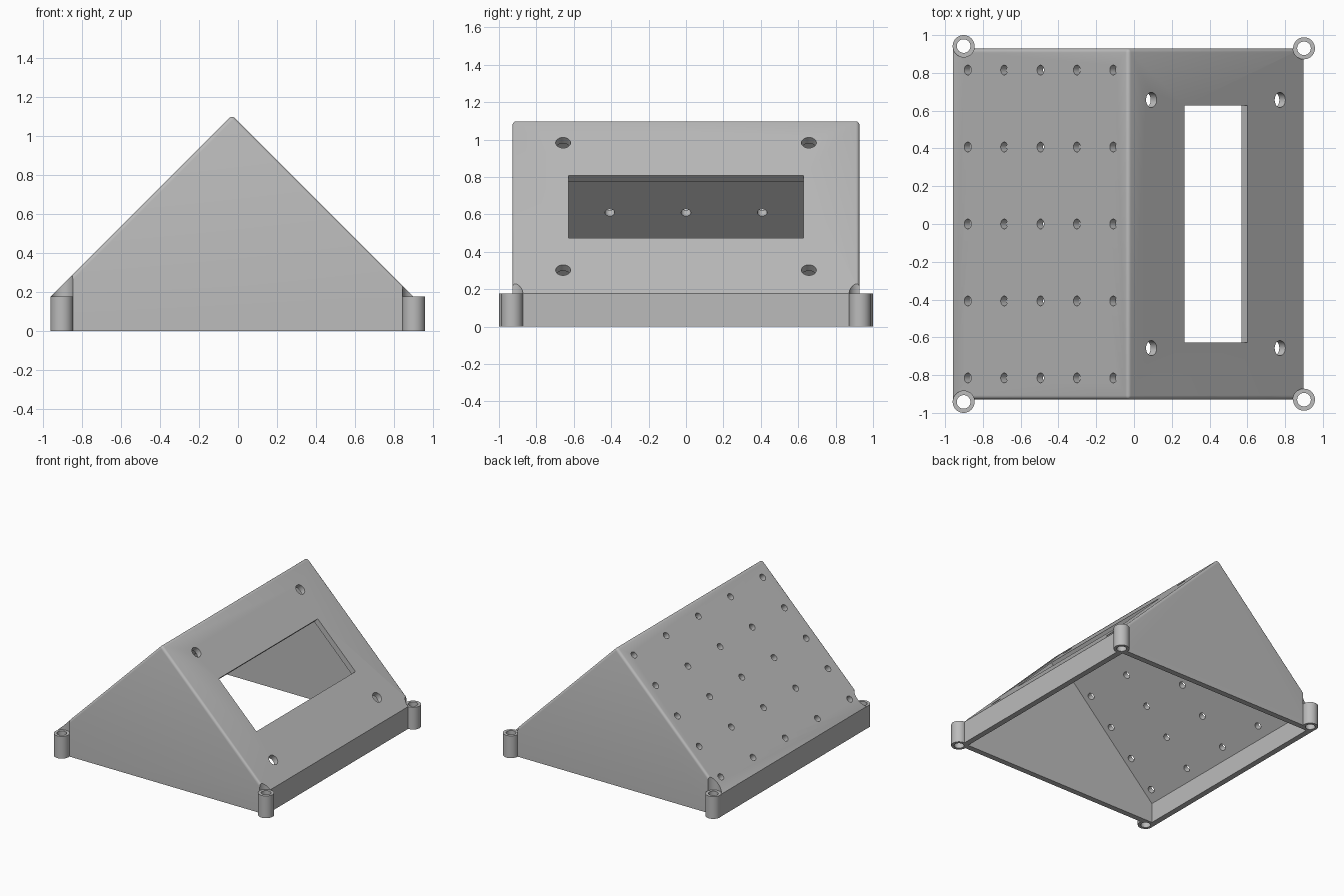
import bpy, bmesh, math
from mathutils import Matrix, Vector

if "Cube" in bpy.data.objects:
    bpy.data.objects.remove(bpy.data.objects["Cube"])

grey = bpy.data.materials.new("plain grey")
grey.use_nodes = True
colour = (0.5, 0.5, 0.5, 1)
grey.diffuse_color = colour
grey.node_tree.nodes["Principled BSDF"].inputs["Base Color"].default_value = colour

LEFT, RIGHT, HALF_Y = -0.958, 0.897, 0.928
WALL_Z, THICK = 0.178, 0.045
APEX_X = (LEFT + RIGHT) / 2
APEX_Z = WALL_Z + (RIGHT - LEFT) / 2
SLOPE = math.pi / 4
BOSS_R, BORE_R = 0.058, 0.036
BOSSES = [(x, s * y) for x, y in ((-0.902, 0.942), (0.9, 0.93)) for s in (-1, 1)]


def make(name, bm):
    bmesh.ops.recalc_face_normals(bm, faces=bm.faces)
    mesh = bpy.data.meshes.new(name)
    bm.to_mesh(mesh)
    bm.free()
    mesh.materials.append(grey)
    obj = bpy.data.objects.new(name, mesh)
    bpy.context.collection.objects.link(obj)
    return obj


def activate(obj):
    bpy.ops.object.select_all(action="DESELECT")
    obj.select_set(True)
    bpy.context.view_layer.objects.active = obj


def cut(obj, bm):
    cutter = make("cutter", bm)
    cutter.hide_render = True
    mod = obj.modifiers.new("cut", "BOOLEAN")
    mod.operation, mod.solver, mod.object = "DIFFERENCE", "EXACT", cutter
    activate(obj)
    bpy.ops.object.modifier_apply(modifier=mod.name)
    bpy.data.objects.remove(cutter)


def prism(points, half_y):
    bm = bmesh.new()
    face = bm.faces.new([bm.verts.new((x, -half_y, z)) for x, z in points])
    new = bmesh.ops.extrude_face_region(bm, geom=[face])["geom"]
    bmesh.ops.translate(bm, vec=(0, 2 * half_y, 0),
                        verts=[v for v in new if isinstance(v, bmesh.types.BMVert)])
    return bm


def cylinder(bm, centre, radius, depth, tilt=0, segments=24):
    bmesh.ops.create_cone(bm, cap_ends=True, segments=segments, radius1=radius,
                          radius2=radius, depth=depth,
                          matrix=Matrix.Translation(centre) @ Matrix.Rotation(tilt, 4, "Y"))


def roof_z(x):
    return APEX_Z - abs(x - APEX_X)


# Wedge housing with rounded ridge and sloping end edges
bm = prism([(LEFT, 0), (RIGHT, 0), (RIGHT, WALL_Z), (APEX_X, APEX_Z), (LEFT, WALL_Z)], HALF_Y)
bm.edges.ensure_lookup_table()
rounded = [e for e in bm.edges if max(v.co.z for v in e.verts) > WALL_Z + 0.1]
bmesh.ops.bevel(bm, geom=rounded, offset=0.02, segments=4, profile=0.5, affect="EDGES")
housing = make("housing", bm)

# Open-bottomed cavity
drop = THICK * math.sqrt(2)
x0, x1 = LEFT + THICK, RIGHT - THICK
cut(housing, prism([(x0, -0.1), (x1, -0.1), (x1, roof_z(x1) - drop),
                    (APEX_X, APEX_Z - drop), (x0, roof_z(x0) - drop)], HALF_Y - THICK))

# Rectangular window square to the right slope
wx = 0.435
bm = bmesh.new()
bmesh.ops.create_cube(bm, size=1, matrix=Matrix.Translation((wx, 0, roof_z(wx)))
                      @ Matrix.Rotation(SLOPE, 4, "Y") @ Matrix.Diagonal((0.472, 1.254, 0.2, 1)))
cut(housing, bm)

# Four mounting holes around the window, and a grid of vents on the other slope
bm = bmesh.new()
for x in (0.092, 0.773):
    for y in (-0.657, 0.657):
        cylinder(bm, (x, y, roof_z(x)), 0.04, 0.2, SLOPE)
for i in range(5):
    for j in range(5):
        x, y = -0.88 + 0.1925 * i, 0.4075 * (j - 2)
        cylinder(bm, (x, y, roof_z(x)), 0.026, 0.14, -SLOPE)
cut(housing, bm)

# Clearance for the corner screw tubes
bm = bmesh.new()
for x, y in BOSSES:
    cylinder(bm, (x, y, 0.4), BOSS_R, 1.2, segments=48)
cut(housing, bm)

# Corner screw tubes
tubes = []
for (x, y), name in zip(BOSSES, ("front_right", "back_right", "front_left", "back_left")):
    bm = bmesh.new()
    cylinder(bm, (x, y, WALL_Z / 2), BOSS_R, WALL_Z, segments=48)
    tube = make(name + "_screw_tube", bm)
    bm = bmesh.new()
    cylinder(bm, (x, y, WALL_Z / 2), BORE_R, 1, segments=48)
    cut(tube, bm)
    tubes.append(tube)

for obj in [housing] + tubes:
    activate(obj)
    bpy.ops.object.shade_smooth_by_angle(angle=math.radians(30))
